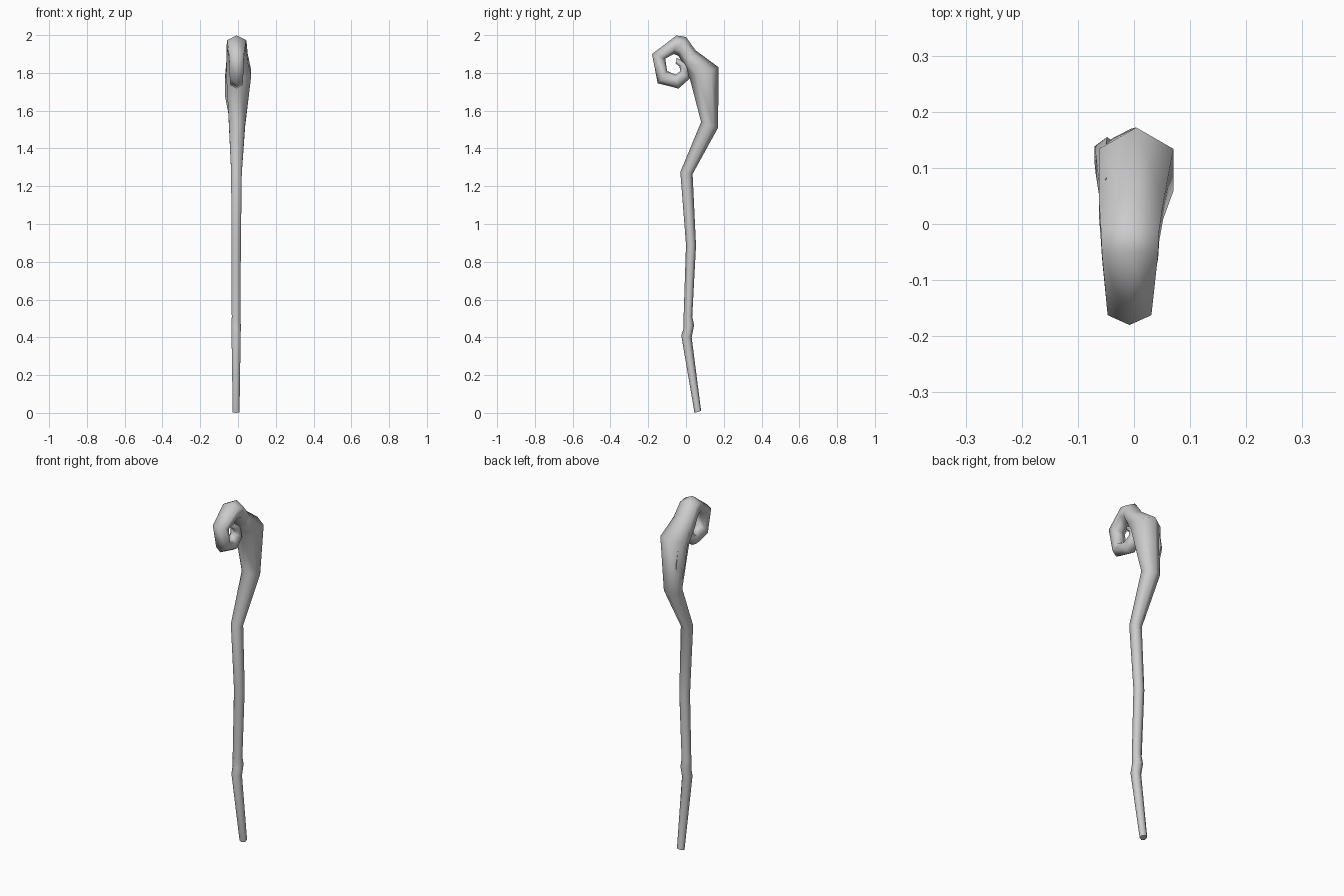
import bpy, bmesh, math
from mathutils import Vector


def sweep(name, rings):
    """Six-sided tube; each ring = outer (y, z), inner (y, z), half width, x centre."""
    bm = bmesh.new()
    loops = []
    for yo, zo, yi, zi, hw, cx in rings:
        outer, inner = Vector((cx, yo, zo)), Vector((cx, yi, zi))
        mid, half = (outer + inner) / 2, (outer - inner) / 2
        loop = []
        for k in range(6):
            a = k * math.pi / 3
            side = Vector((hw * math.sin(a) / math.sin(math.pi / 3), 0, 0))
            loop.append(bm.verts.new(mid + half * math.cos(a) + side))
        loops.append(loop)
    for a, b in zip(loops, loops[1:]):
        for k in range(6):
            n = (k + 1) % 6
            bm.faces.new((a[k], a[n], b[n], b[k]))
    bm.faces.new(loops[0])
    bm.faces.new(loops[-1])
    bmesh.ops.recalc_face_normals(bm, faces=bm.faces)
    mesh = bpy.data.meshes.new(name)
    bm.to_mesh(mesh)
    bm.free()
    obj = bpy.data.objects.new(name, mesh)
    bpy.context.collection.objects.link(obj)
    bpy.ops.object.select_all(action='DESELECT')
    obj.select_set(True)
    bpy.context.view_layer.objects.active = obj
    bpy.ops.object.shade_smooth_by_angle(angle=math.radians(75))
    return obj


# crooked shaft running up into the curled head
sweep("staff", [
    (0.08, 0.01, 0.045, 0.0, 0.018, -0.01),
    (0.03, 0.40, -0.025, 0.41, 0.024, -0.01),
    (0.043, 0.465, -0.012, 0.45, 0.025, -0.01),
    (0.033, 0.51, -0.013, 0.50, 0.023, -0.01),
    (0.053, 0.885, 0.0, 0.89, 0.025, -0.01),
    (0.035, 1.265, -0.03, 1.275, 0.028, -0.008),
    (0.17, 1.51, 0.08, 1.54, 0.043, -0.005),
    (0.172, 1.83, 0.02, 1.77, 0.066, 0.004),
    (0.05, 1.92, -0.005, 1.83, 0.057, -0.005),
    (0.0, 1.99, -0.04, 1.89, 0.052, -0.007),
    (-0.05, 1.998, -0.065, 1.90, 0.05, -0.007),
    (-0.18, 1.90, -0.11, 1.875, 0.039, -0.008),
    (-0.15, 1.745, -0.10, 1.81, 0.035, -0.008),
    (-0.04, 1.717, -0.055, 1.79, 0.032, -0.008),
    (0.02, 1.77, -0.03, 1.81, 0.028, -0.008),
    (0.012, 1.85, -0.035, 1.835, 0.022, -0.008),
    (-0.05, 1.88, -0.055, 1.85, 0.014, -0.008),
])

# raised strand of wood on the left of the bend
sweep("side_strand", [
    (0.14, 1.52, 0.10, 1.54, 0.012, -0.028),
    (0.155, 1.69, 0.09, 1.68, 0.022, -0.048),
    (0.14, 1.80, 0.07, 1.75, 0.018, -0.05),
    (0.08, 1.87, 0.04, 1.82, 0.012, -0.05),
])
